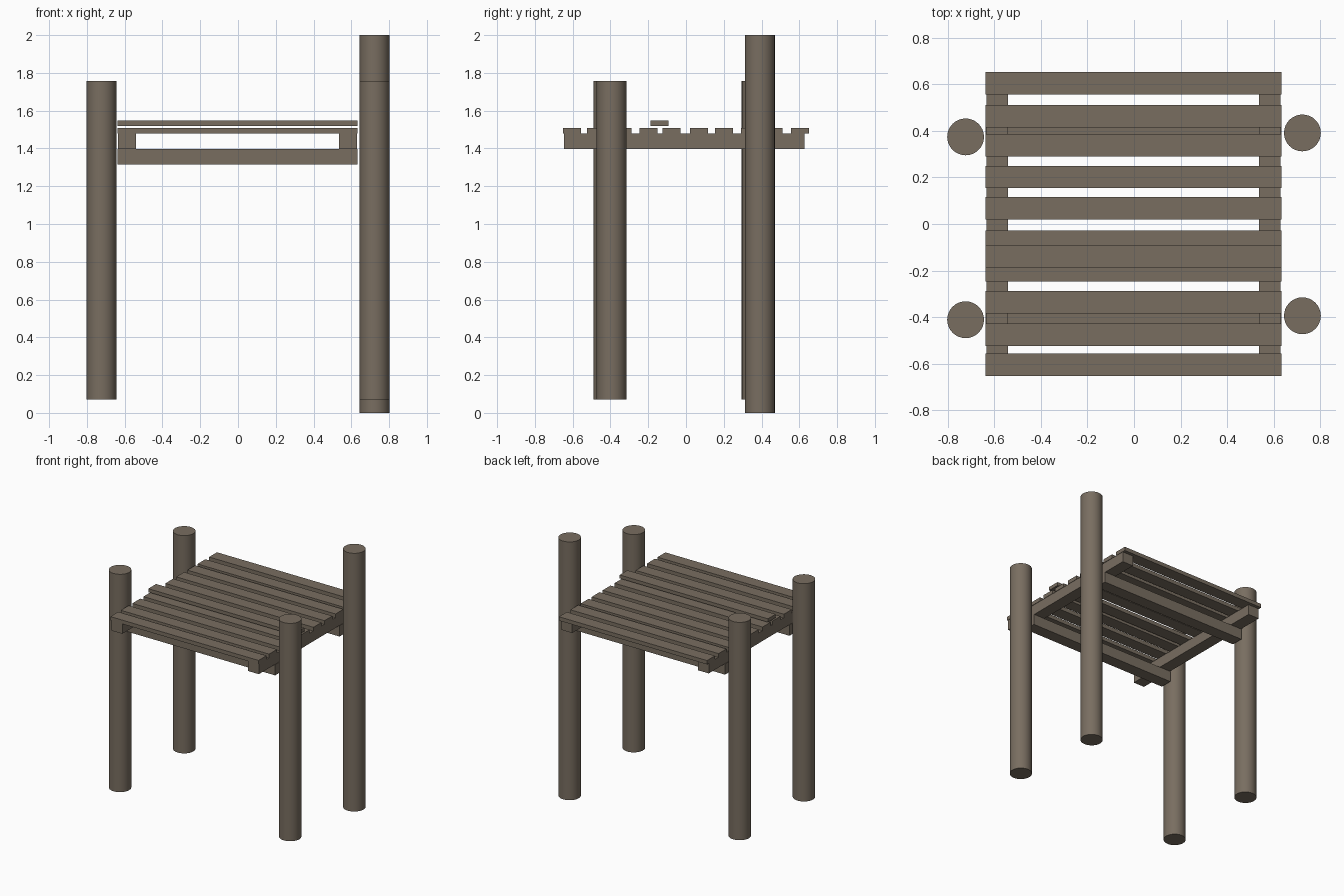
import bpy, bmesh, math
from mathutils import Matrix

if "Cube" in bpy.data.objects:
    bpy.data.objects.remove(bpy.data.objects["Cube"])

wood = bpy.data.materials.new("weathered wood")
wood.diffuse_color = (0.19, 0.155, 0.118, 1)
wood.use_nodes = True
wood.node_tree.nodes["Principled BSDF"].inputs["Base Color"].default_value = wood.diffuse_color


def add_object(name, bm):
    mesh = bpy.data.meshes.new(name)
    bm.to_mesh(mesh)
    bm.free()
    mesh.materials.append(wood)
    obj = bpy.data.objects.new(name, mesh)
    bpy.context.collection.objects.link(obj)
    return obj


def box(name, x0, x1, y0, y1, z0, z1):
    bm = bmesh.new()
    m = Matrix.Translation(((x0 + x1) / 2, (y0 + y1) / 2, (z0 + z1) / 2))
    m = m @ Matrix.Diagonal((x1 - x0, y1 - y0, z1 - z0, 1))
    bmesh.ops.create_cube(bm, size=1, matrix=m)
    return add_object(name, bm)


def post(name, x, y, z0, z1, r=0.079):
    bm = bmesh.new()
    bmesh.ops.create_cone(bm, cap_ends=True, segments=32, radius1=r, radius2=r,
                          depth=z1 - z0,
                          matrix=Matrix.Translation((x, y, (z0 + z1) / 2)))
    for f in bm.faces:
        f.smooth = len(f.verts) == 4
    for e in bm.edges:
        e.smooth = e.calc_face_angle(0) < math.radians(40)
    return add_object(name, bm)


# Round corner posts, the back right one being longer
post("front_left_post", -0.723, -0.411, 0.07, 1.757)
post("back_left_post", -0.723, 0.374, 0.07, 1.757)
post("front_right_post", 0.723, -0.394, 0.07, 1.757)
post("back_right_tall_post", 0.723, 0.391, 0.0, 2.0)

# Lower cross beams between the posts
X0, X1 = -0.637, 0.633
for name, y in (("front_cross_beam", -0.403), ("back_cross_beam", 0.385)):
    box(name, X0, X1, y - 0.047, y + 0.047, 1.315, 1.398)

# Side beams resting on the cross beams
box("left_side_beam", -0.634, -0.54, -0.645, 0.627, 1.398, 1.478)
box("right_side_beam", 0.536, 0.63, -0.645, 0.627, 1.398, 1.478)

# Deck planks, front to back
for i, y in enumerate((-0.652, -0.524, -0.384, -0.247, -0.124,
                       0.020, 0.154, 0.290, 0.415, 0.556)):
    box(f"deck_plank_{i + 1}", X0, X1, y, y + 0.096, 1.478, 1.508)

# Loose plank just above the deck
box("loose_plank", X0, X1, -0.188, -0.093, 1.52, 1.547)
